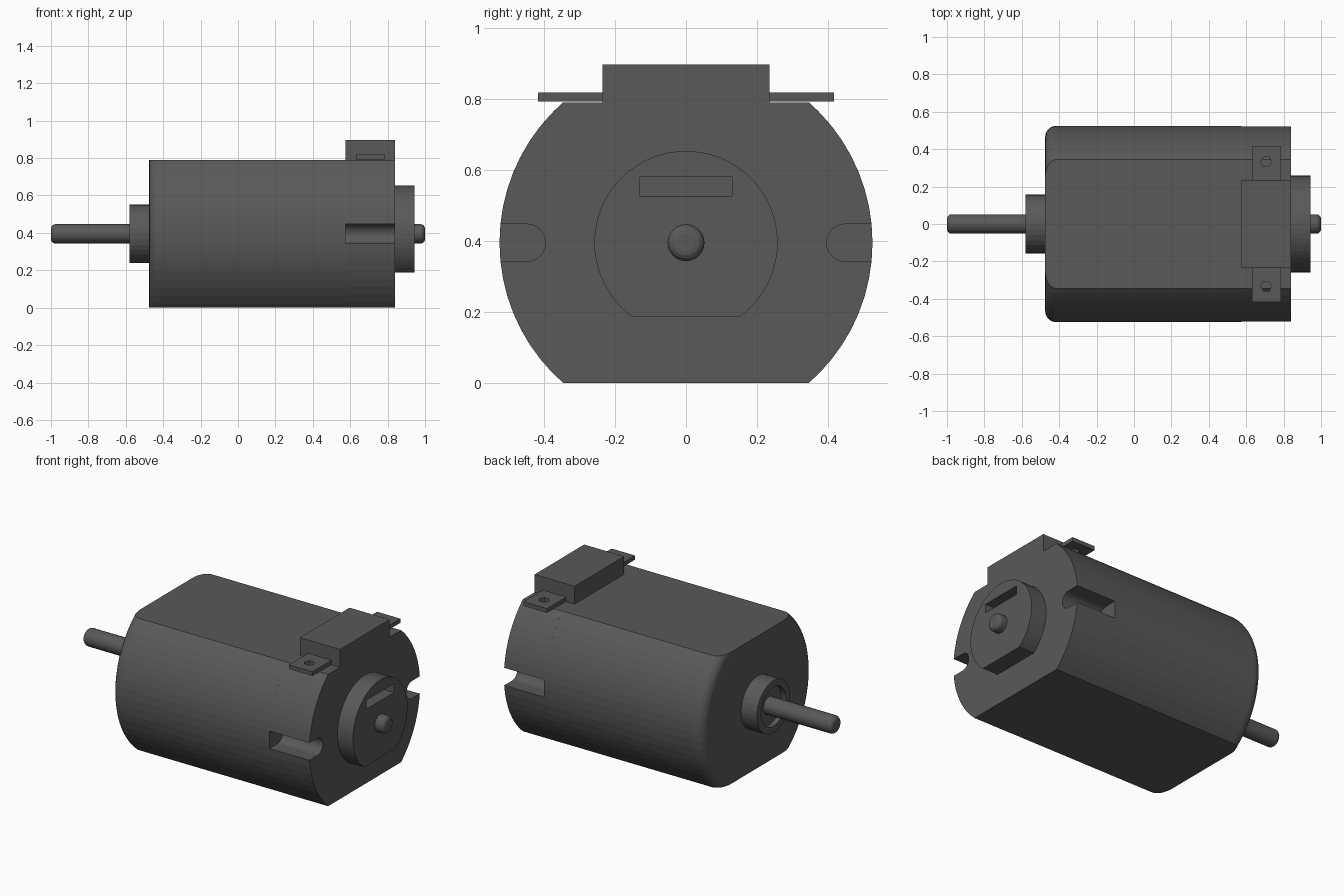
import bpy, bmesh, math
from mathutils import Vector

if "Cube" in bpy.data.objects:
    bpy.data.objects.remove(bpy.data.objects["Cube"])

CZ = 0.395      # height of the motor axis
RAD = 0.525     # radius of the can

metal = bpy.data.materials.new("dark grey")
metal.use_nodes = True
grey = (0.1, 0.1, 0.1, 1)
metal.diffuse_color = grey
metal.node_tree.nodes["Principled BSDF"].inputs["Base Color"].default_value = grey


def finish(name, bm):
    bmesh.ops.recalc_face_normals(bm, faces=bm.faces)
    mesh = bpy.data.meshes.new(name)
    bm.to_mesh(mesh)
    bm.free()
    mesh.materials.append(metal)
    obj = bpy.data.objects.new(name, mesh)
    bpy.context.collection.objects.link(obj)
    return obj


def lathe(name, profile, sides, flats=()):
    """Revolve (x, radius) points about the axis; flats are (height, direction) cuts."""
    bm = bmesh.new()
    rings = []
    for x, r in profile:
        angles = [2 * math.pi * i / sides for i in range(sides)]
        rings.append([bm.verts.new((x, r * math.cos(a), CZ + r * math.sin(a))) for a in angles])
    for a, b in zip(rings, rings[1:]):
        for i in range(sides):
            j = (i + 1) % sides
            bm.faces.new((a[i], a[j], b[j], b[i]))
    bm.faces.new(rings[0])
    bm.faces.new(rings[-1])
    for z, way in flats:
        cut = bmesh.ops.bisect_plane(bm, geom=bm.verts[:] + bm.edges[:] + bm.faces[:],
                                     plane_co=(0, 0, z), plane_no=(0, 0, way), clear_outer=True)
        edges = [e for e in cut["geom_cut"] if isinstance(e, bmesh.types.BMEdge)]
        bmesh.ops.holes_fill(bm, edges=edges)
    return finish(name, bm)


def prism(name, outline, depth):
    """Extrude a closed outline of 3D points along a vector."""
    bm = bmesh.new()
    face = bm.faces.new([bm.verts.new(p) for p in outline])
    new = bmesh.ops.extrude_face_region(bm, geom=[face])["geom"]
    bmesh.ops.translate(bm, vec=Vector(depth), verts=[v for v in new if isinstance(v, bmesh.types.BMVert)])
    # extrusion keeps the starting face, so the solid is closed
    if not face.is_valid or len([f for f in bm.faces if len(f.verts) == len(outline)]) < 2:
        bmesh.ops.holes_fill(bm, edges=[e for e in bm.edges if e.is_boundary])
    return finish(name, bm)


def box(name, x0, x1, y0, y1, z0, z1):
    return prism(name, [(x0, y0, z0), (x1, y0, z0), (x1, y1, z0), (x0, y1, z0)], (0, 0, z1 - z0))


def carve(obj, cutter):
    cutter.hide_render = True
    mod = obj.modifiers.new("cut", "BOOLEAN")
    mod.operation = "DIFFERENCE"
    mod.solver = "EXACT"
    mod.object = cutter
    bpy.context.view_layer.objects.active = obj
    bpy.ops.object.modifier_apply(modifier=mod.name)
    bpy.data.objects.remove(cutter)


# Can: rounded front rim, flattened top and bottom
X_FRONT, X_SEAM, X_BACK, FILLET = -0.475, 0.575, 0.84, 0.06
rim = []
for i in range(7):
    t = math.pi / 2 * i / 6
    rim.append((X_FRONT + FILLET * (1 - math.sin(t)), RAD - FILLET * (1 - math.cos(t))))
lathe("motor_can", [(X_SEAM, RAD)] + rim, 64, [(2 * CZ, 1), (0, -1)])

# End cap: same outline with a round-ended slot in each side
SLOT, SLOT_Y = 0.0525, 0.448
top_angle = math.asin(CZ / RAD)
slot_angle = math.asin(SLOT / RAD)


def arc(start, end, steps):
    return [(RAD * math.cos(a), RAD * math.sin(a))
            for a in (start + (end - start) * i / steps for i in range(steps + 1))]


notch = []
for i in range(13):
    t = -math.pi / 2 - math.pi * i / 12
    notch.append((SLOT_Y + SLOT * math.cos(t), SLOT * math.sin(t)))
half = arc(-top_angle, -slot_angle, 8) + notch + arc(slot_angle, top_angle, 8)
outline = half + [(-y, -z) for y, z in half]
prism("end_cap", [(X_SEAM, y, CZ + z) for y, z in outline], (X_BACK - X_SEAM, 0, 0))

# Rear boss with a flat underside and a rectangular vent
boss = lathe("rear_boss", [(X_BACK, 0.258), (0.943, 0.258)], 64, [(0.187, -1)])
carve(boss, box("vent_cutter", 0.86, 1.0, -0.13, 0.13, 0.527, 0.58))

# Front bearing collar with a recessed face
lathe("front_bearing", [(X_FRONT, 0.157), (-0.58, 0.157), (-0.58, 0.118),
                        (-0.55, 0.118), (-0.55, 0.02)], 32)

# Shaft with rounded ends
tip = [(1 - 0.025 * (1 - math.sin(t)), 0.052 - 0.025 * (1 - math.cos(t)))
       for t in (math.pi / 2 * i / 4 for i in range(5))]
lathe("shaft", [(-x, r) for x, r in reversed(tip)] + tip, 24)

# Terminal block and its two drilled tabs
box("terminal_block", X_SEAM, X_BACK, -0.235, 0.235, 2 * CZ - 0.01, 0.897)
for side, name in ((1, "back_terminal"), (-1, "front_terminal")):
    y0, y1 = sorted((side * 0.225, side * 0.417))
    tab = box(name, 0.63, 0.785, y0, y1, 0.793, 0.818)
    hexagon = [(0.707 + 0.03 * math.cos(math.pi * i / 3),
                side * 0.333 + 0.03 * math.sin(math.pi * i / 3), 0.7) for i in range(6)]
    carve(tab, prism("hole_cutter", hexagon, (0, 0, 0.2)))
